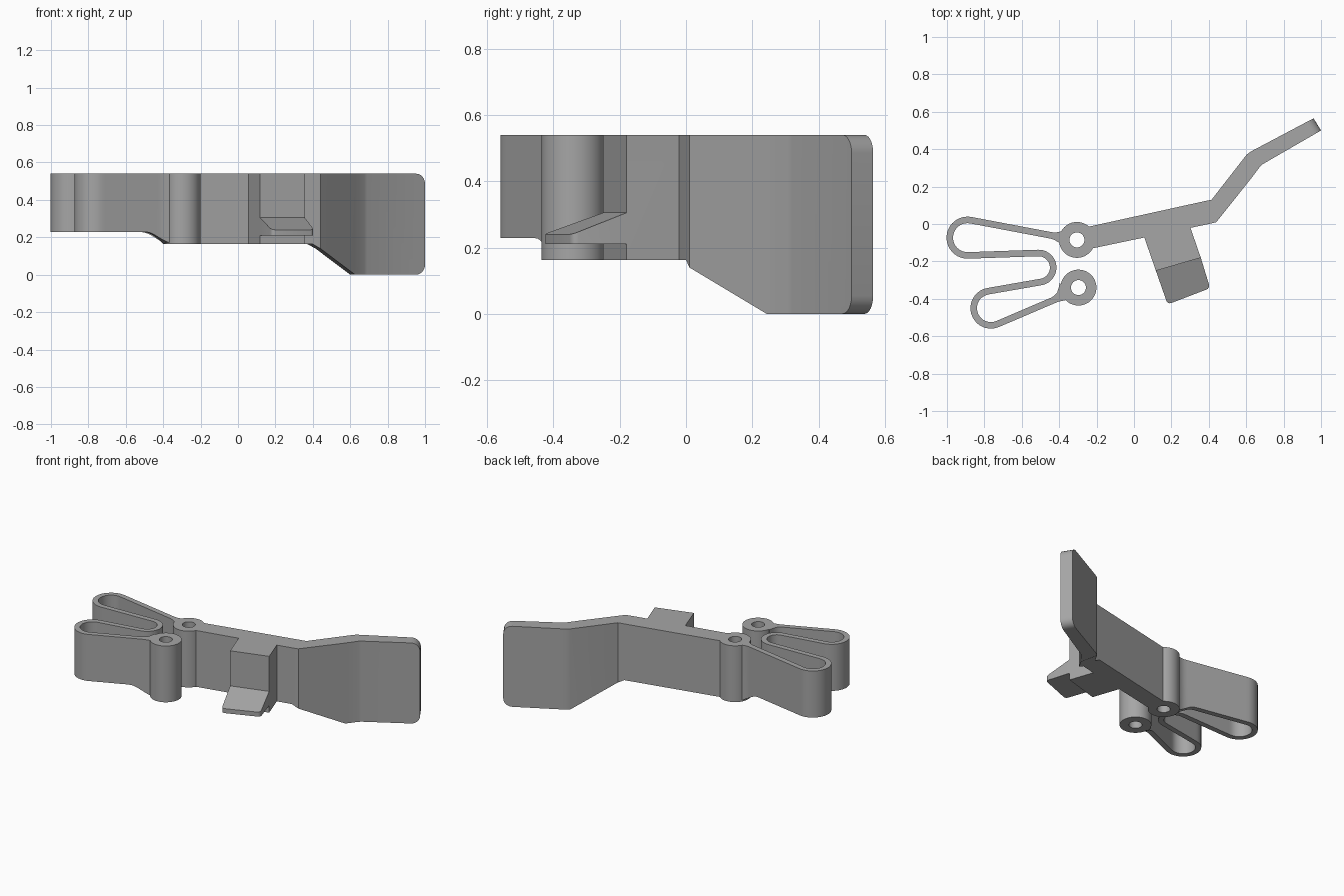
import bpy, bmesh, math
from mathutils import Vector

if "Cube" in bpy.data.objects:
    bpy.data.objects.remove(bpy.data.objects["Cube"])

TOP, LOW, SPRING_LOW = 0.54, 0.163, 0.228

grey = bpy.data.materials.new("plain_grey")
grey.diffuse_color = (0.38, 0.38, 0.38, 1)
grey.use_nodes = True
grey.node_tree.nodes["Principled BSDF"].inputs["Base Color"].default_value = grey.diffuse_color


def loft(name, stations, closed=False, round_edges=(), radius=0.02, segments=4):
    """Skin four-cornered sections: (back xy, front xy, bottom z, top z)."""
    bm = bmesh.new()
    rows = [[bm.verts.new((*b, z0)), bm.verts.new((*b, z1)),
             bm.verts.new((*f, z1)), bm.verts.new((*f, z0))]
            for b, f, z0, z1 in stations]
    n = len(rows)
    for i in range(n if closed else n - 1):
        p, q = rows[i], rows[(i + 1) % n]
        for k in range(4):
            j = (k + 1) % 4
            bm.faces.new((p[k], p[j], q[j], q[k]))
    if not closed:
        bm.faces.new(rows[0])
        bm.faces.new(rows[-1][::-1])
    # round chosen edges of the last section
    edges = [bm.edges.get((rows[-1][a], rows[-1][b])) for a, b in round_edges]
    if edges:
        bmesh.ops.bevel(bm, geom=edges, offset=radius, segments=segments,
                        profile=0.5, affect='EDGES')
    bmesh.ops.recalc_face_normals(bm, faces=bm.faces)
    me = bpy.data.meshes.new(name)
    bm.to_mesh(me)
    bm.free()
    ob = bpy.data.objects.new(name, me)
    me.materials.append(grey)
    bpy.context.collection.objects.link(ob)
    return ob


# lever arm bending into the deep paddle; underside slopes down along the arm
def arm_bottom(p):
    s = 0.977 * p[0] + 0.213 * p[1]
    return min(LOW, max(0.0, 0.606 * (0.663 - s)))


arm_pairs = [((-0.25, -0.016), (-0.235, -0.133)), ((0.372, 0.121), (0.40, 0.0)),
             ((0.415, 0.13), (0.44, 0.01)), ((0.60, 0.368), (0.626, 0.243)),
             ((0.612, 0.379), (0.675, 0.308)), ((0.635, 0.393), (0.69, 0.321)),
             ((0.96, 0.565), (1.0, 0.50))]
arm_stations = [(b, f, arm_bottom(b), TOP) for b, f in arm_pairs]


# the two corners of one section can sit at different heights, so set them after
arm = loft("lever_arm", arm_stations, round_edges=((1, 2), (3, 0)), radius=0.055, segments=6)
for v in arm.data.vertices:
    if v.co.z < 0.17 and v.co.x < 0.7:
        v.co.z = arm_bottom(v.co)

# hook block and its sloping lip
block = loft("hook_block", [((0.288, 0.02), (0.042, -0.034), LOW, TOP),
                            ((0.357, -0.18), (0.117, -0.25), LOW, TOP)])
lip = loft("hook_lip", [((0.347, -0.152), (0.107, -0.222), 0.21, 0.305),
                        ((0.357, -0.18), (0.117, -0.25), 0.21, 0.305),
                        ((0.407, -0.343), (0.18, -0.43), 0.21, 0.24)],
           round_edges=((0, 1), (2, 3)), radius=0.02)


# pivot rings
def ring(name, cx, cy, n=48):
    st = []
    for i in range(n):
        a = math.tau * i / n
        c, s = math.cos(a), math.sin(a)
        st.append(((cx + 0.096 * c, cy + 0.096 * s), (cx + 0.04 * c, cy + 0.04 * s), LOW, TOP))
    return loft(name, st, closed=True)


rings = [ring("upper_ring", -0.305, -0.085), ring("lower_ring", -0.297, -0.34)]


# folded spring ribbon: straight runs and three round turns
def arc(cx, cy, r, a0, a1, n=20):
    return [Vector((cx + r * math.cos(math.radians(a0 + (a1 - a0) * i / n)),
                    cy + r * math.sin(math.radians(a0 + (a1 - a0) * i / n)))) for i in range(n + 1)]


corners = ([Vector((-0.358, -0.077))] + arc(-0.89, -0.073, 0.095, 79, 272)
           + arc(-0.51, -0.233, 0.078, 92, -80) + arc(-0.765, -0.45, 0.092, 100, 293)
           + [Vector((-0.43, -0.407)), Vector((-0.395, -0.388)), Vector((-0.36, -0.358))])
path = [corners[0]]
for p, q in zip(corners, corners[1:]):
    n = max(1, round((q - p).length / 0.02))
    path += [p.lerp(q, k / n) for k in range(1, n + 1)]

lengths = [0.0]
for p, q in zip(path, path[1:]):
    lengths.append(lengths[-1] + (q - p).length)

spring_stations = []
for i, p in enumerate(path):
    t = (path[min(i + 1, len(path) - 1)] - path[max(i - 1, 0)]).normalized()
    side = Vector((-t.y, t.x))
    d = min(lengths[i], lengths[-1] - lengths[i])      # distance from nearest end
    half = 0.0175 + 0.04 * max(0.0, 1 - d / 0.09) ** 2  # flare into the ring
    k = min(1.0, d / 0.16)
    low = LOW + (SPRING_LOW - LOW) * k * k * (3 - 2 * k)
    spring_stations.append((p + side * half, p - side * half, low, TOP))
spring = loft("folded_spring", spring_stations)

# fuse everything into one moulded piece
bpy.context.view_layer.objects.active = arm
for part in [block, lip, *rings, spring]:
    mod = arm.modifiers.new("fuse", 'BOOLEAN')
    mod.operation, mod.solver, mod.object = 'UNION', 'EXACT', part
    bpy.ops.object.modifier_apply(modifier=mod.name)
    bpy.data.objects.remove(part)

bpy.ops.object.select_all(action='DESELECT')
arm.select_set(True)
arm.name = "spring_lever"
bpy.ops.object.shade_smooth_by_angle(angle=math.radians(30))
